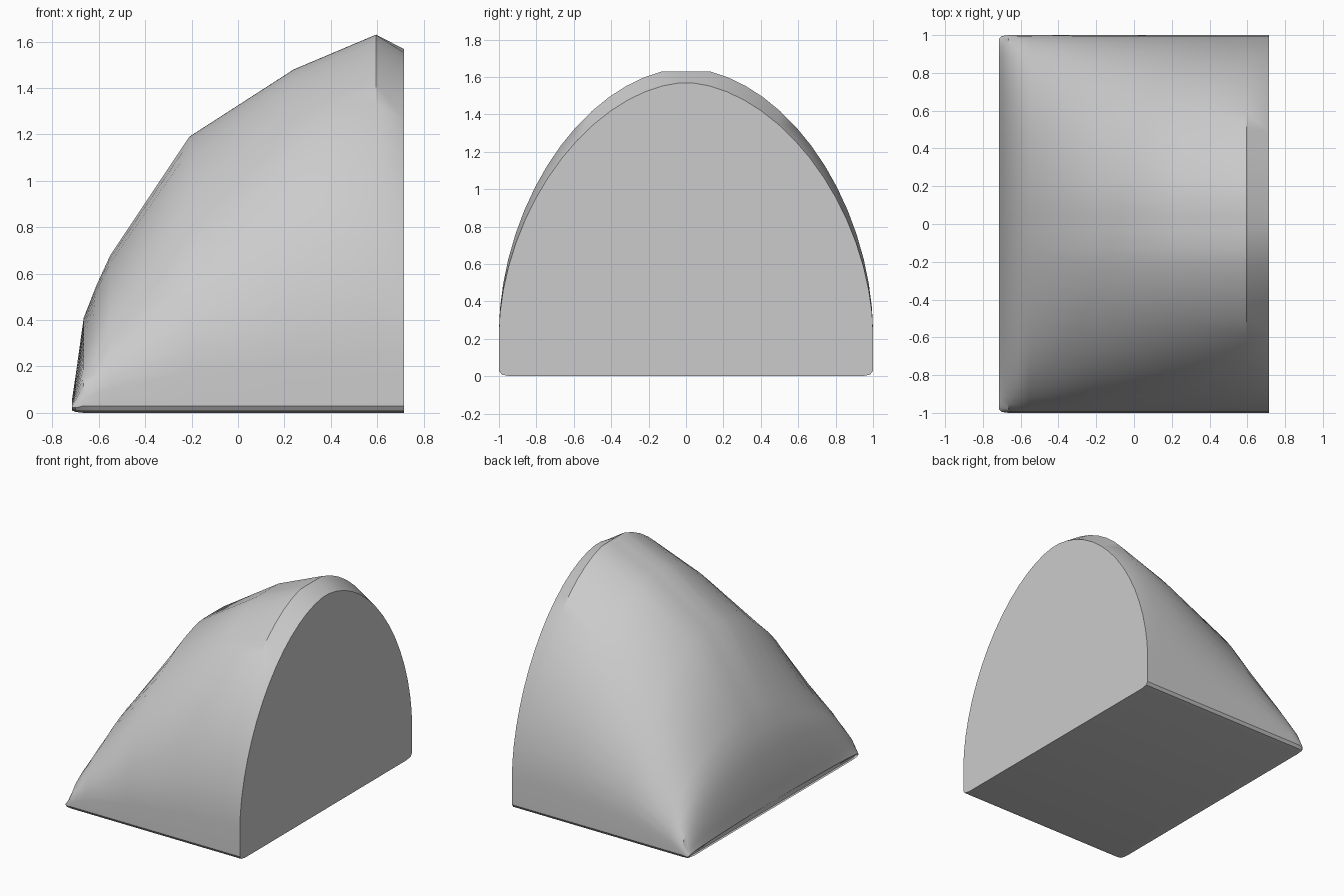
import bpy, bmesh, math

cube = bpy.data.objects.get("Cube")
if cube:
    bpy.data.objects.remove(cube, do_unlink=True)

grey = bpy.data.materials.new("plain_grey")
grey.use_nodes = True
colour = (0.6, 0.6, 0.6, 1)
grey.diffuse_color = colour
grey.node_tree.nodes["Principled BSDF"].inputs["Base Color"].default_value = colour

SEGMENTS = 31


def section(x, top, half, lift, crown, power):
    """Arch across y: rounded bottom corners, short upright wall, domed crown."""
    wall = max(0.15 * top, min(0.03, 0.8 * top))
    peak = top * crown
    points = []
    for i in range(SEGMENTS + 1):
        t = math.pi * i / SEGMENTS
        c, s = math.cos(t), max(0, math.sin(t))
        y = math.copysign(abs(c) ** (2 / power), c) * half
        z = wall + (peak - wall) * s ** (2 / power)
        points.append((x, y, min(z, top)))
    low = min(0.03, 0.7 * wall + lift * 0.3)
    corner = [(half, low), (half - 0.015, lift + (low - lift) * 0.3), (half - 0.06, lift)]
    left = [(x, -y, z) for y, z in corner]
    right = [(x, y, z) for y, z in reversed(corner)]
    return points + left + right


# x, top height, half width, underside lift, crown factor, roundness
stations = [
    (-0.70, 0.03, 0.97, 0.012, 1, 1.85),
    (-0.715, 0.06, 0.98, 0.01, 1, 1.85),
    (-0.70, 0.16, 0.995, 0.004, 1, 1.85),
    (-0.665, 0.41, 1, 0, 1.01, 1.85),
    (-0.61, 0.55, 1, 0, 1.01, 1.85),
    (-0.55, 0.68, 1, 0, 1.01, 1.85),
    (-0.21, 1.19, 1, 0, 1.01, 1.85),
    (0.24, 1.48, 1, 0, 1.01, 1.85),
    (0.595, 1.63, 1, 0, 1.01, 1.85),
    (0.715, 1.57, 1, 0, 1, 1.8),
]

# Domed wedge body, skinned through the stations and capped at both ends
bm = bmesh.new()
rings = [[bm.verts.new(p) for p in section(*s)] for s in stations]
for a, b in zip(rings, rings[1:]):
    for i in range(len(a)):
        j = (i + 1) % len(a)
        bm.faces.new((a[i], a[j], b[j], b[i]))
bm.faces.new(rings[0])
bm.faces.new(rings[-1])
bmesh.ops.recalc_face_normals(bm, faces=bm.faces)

mesh = bpy.data.meshes.new("domed_wedge")
bm.to_mesh(mesh)
bm.free()
mesh.materials.append(grey)
body = bpy.data.objects.new("domed_wedge", mesh)
bpy.context.collection.objects.link(body)
bpy.context.view_layer.objects.active = body
body.select_set(True)
bpy.ops.object.shade_smooth_by_angle(angle=math.radians(35))
